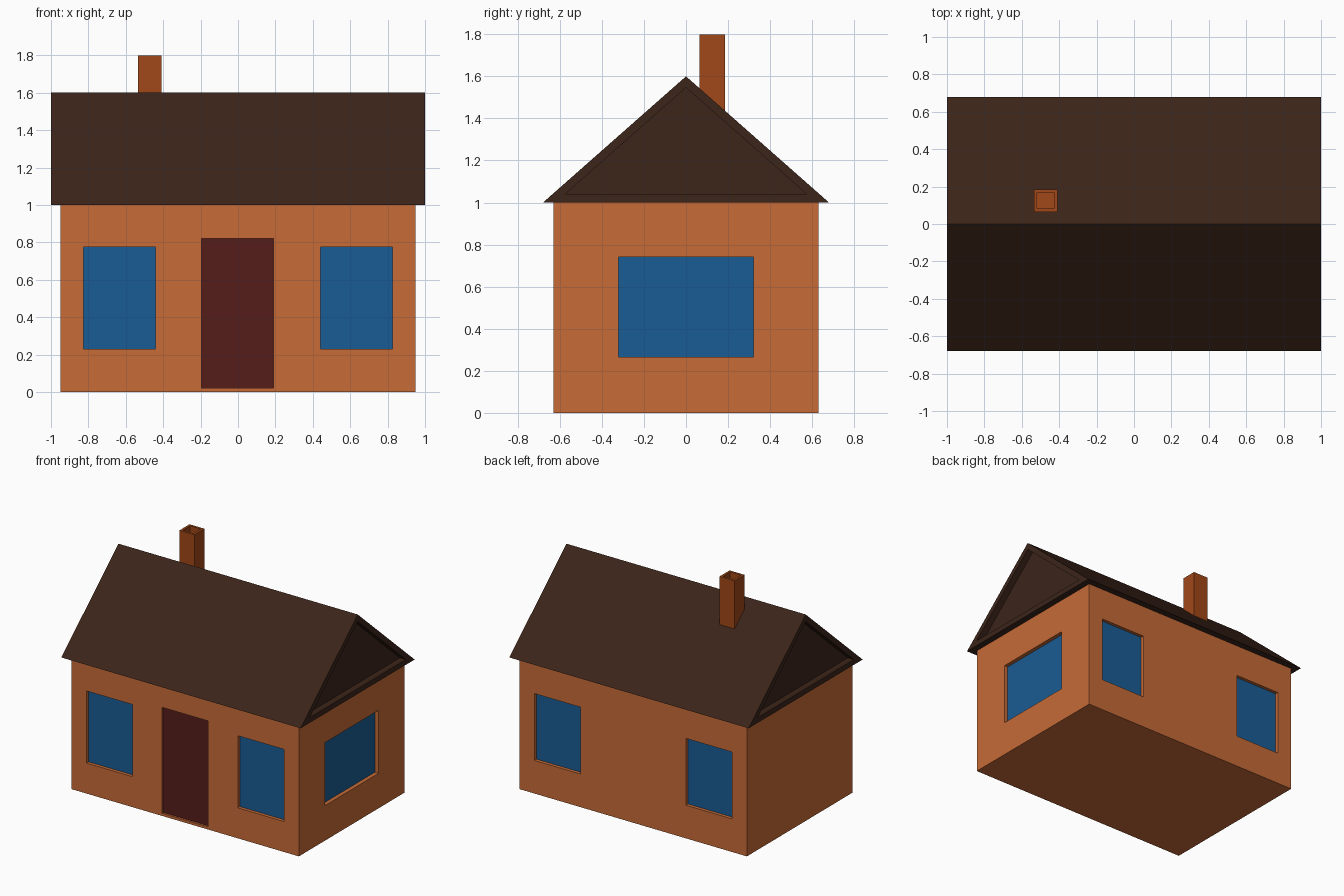
import bpy, bmesh
from mathutils import Vector

if "Cube" in bpy.data.objects:
    bpy.data.objects.remove(bpy.data.objects["Cube"])


def material(name, rgb):
    m = bpy.data.materials.new(name)
    m.diffuse_color = (*rgb, 1)
    m.use_nodes = True
    m.node_tree.nodes["Principled BSDF"].inputs["Base Color"].default_value = m.diffuse_color
    return m


WALL = material("wall_orange", (0.57, 0.147, 0.038))
ROOF = material("roof_brown", (0.045, 0.018, 0.010))
BRICK = material("chimney_brick", (0.352, 0.065, 0.009))
GLASS = material("window_blue", (0.010, 0.107, 0.296))
DOOR = material("door_red", (0.089, 0.0116, 0.0103))


def finish(bm, name, mat=None):
    bmesh.ops.recalc_face_normals(bm, faces=bm.faces[:])
    mesh = bpy.data.meshes.new(name)
    bm.to_mesh(mesh)
    bm.free()
    ob = bpy.data.objects.new(name, mesh)
    bpy.context.collection.objects.link(ob)
    if mat:
        mesh.materials.append(mat)
    return ob


def add_box(bm, lo, hi):
    lo, hi = Vector(lo), Vector(hi)
    verts = bmesh.ops.create_cube(bm, size=1)["verts"]
    for v in verts:
        v.co = (lo + hi) / 2 + v.co * (hi - lo)


def box(name, lo, hi, mat):
    bm = bmesh.new()
    add_box(bm, lo, hi)
    return finish(bm, name, mat)


def recess(bm, faces, border, depth):
    # leave a flat border, then sink the middle straight in
    bmesh.ops.inset_individual(bm, faces=faces, thickness=border, use_even_offset=True)
    bmesh.ops.inset_individual(bm, faces=faces, thickness=0, depth=-depth)


WX, WY = 0.95, 0.63

# walls
walls = box("walls", (-WX, -WY, 0), (WX, WY, 1), WALL)

# openings: name, wall side, horizontal range, vertical range, recess, material
openings = [("front_door", "front", -0.195, 0.19, 0.02, 0.82, 0.015, DOOR)]
for label, a, b in (("left", -0.825, -0.44), ("right", 0.44, 0.825)):
    openings.append((f"front_window_{label}", "front", a, b, 0.23, 0.775, 0.025, GLASS))
    openings.append((f"back_window_{label}", "back", a, b, 0.25, 0.755, 0.025, GLASS))
openings.append(("side_window", "right", -0.32, 0.32, 0.265, 0.74, 0.03, GLASS))


def span(side, a, b, z0, z1, near, far):
    # box running from depth near to depth far behind the wall surface
    if side == "right":
        return (WX - far, a, z0), (WX - near, b, z1)
    if side == "front":
        return (a, -WY + near, z0), (b, -WY + far, z1)
    return (a, WY - far, z0), (b, WY - near, z1)


# window panes and door, sunk into pockets cut from the walls
cut = bmesh.new()
for name, side, a, b, z0, z1, d, mat in openings:
    add_box(cut, *span(side, a, b, z0, z1, -0.05, d + 0.01))
    box(name, *span(side, a, b, z0, z1, d, d + 0.03), mat)
cutter = finish(cut, "opening_cutter")
cutter.hide_render = True
cutter.hide_viewport = True
mod = walls.modifiers.new("openings", "BOOLEAN")
mod.operation = "DIFFERENCE"
mod.solver = "EXACT"
mod.object = cutter

# roof prism with sunken gables
bm = bmesh.new()
profile = [(-0.68, 1.0), (0.68, 1.0), (0, 1.6)]
end = bm.faces.new([bm.verts.new((-1, y, z)) for y, z in profile])
ext = bmesh.ops.extrude_face_region(bm, geom=[end], use_keep_orig=True)["geom"]
bmesh.ops.translate(bm, vec=(2, 0, 0), verts=[g for g in ext if isinstance(g, bmesh.types.BMVert)])
bmesh.ops.recalc_face_normals(bm, faces=bm.faces[:])
recess(bm, [f for f in bm.faces if abs(f.normal.x) > 0.9], 0.04, 0.05)
finish(bm, "roof", ROOF)

# chimney with hollow top
bm = bmesh.new()
add_box(bm, (-0.535, 0.065, 1.3), (-0.41, 0.185, 1.8))
bmesh.ops.recalc_face_normals(bm, faces=bm.faces[:])
recess(bm, [f for f in bm.faces if f.normal.z > 0.9], 0.017, 0.15)
finish(bm, "chimney", BRICK)
